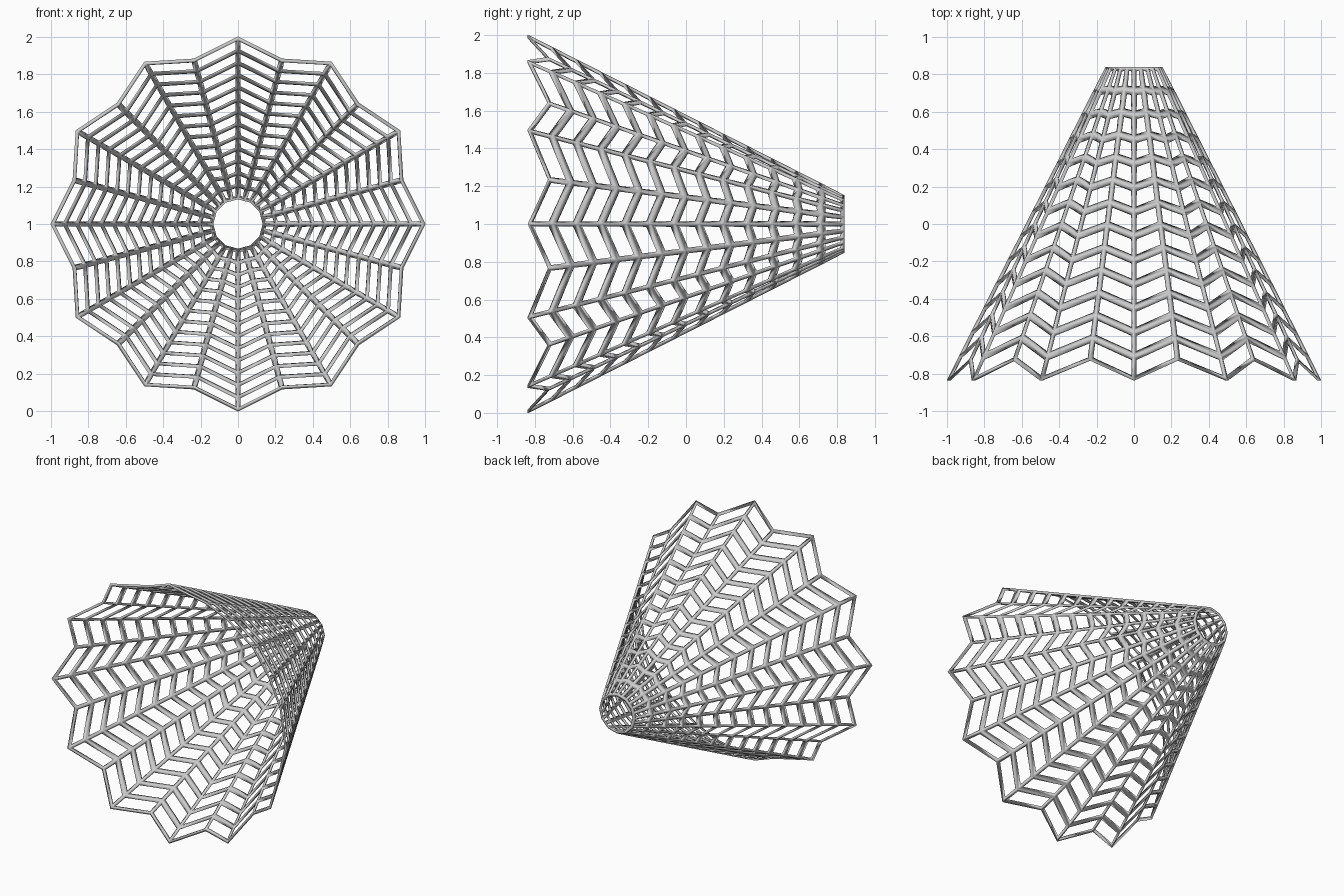
import bpy, bmesh, math
from mathutils import Vector

if "Cube" in bpy.data.objects:
    bpy.data.objects.remove(bpy.data.objects["Cube"])

COLS, ROWS = 24, 13          # 12 ridges alternating with 12 chord midlines
Y_WIDE, Y_VALLEY, Y_TIP = -0.838, -0.73, 0.84
R_WIDE, R_TIP = 0.992, 0.142
HALF_DEPTH = 0.01            # diamond bar half thickness
SLOPE = (R_WIDE - R_TIP) / (Y_TIP - Y_WIDE)


def grid_point(c, r):
    """Point and outward normal on the twelve-sided cone."""
    a = 2 * math.pi * c / COLS
    y0 = Y_VALLEY if c % 2 else Y_WIDE
    y = y0 + (Y_TIP - y0) * r / ROWS
    rad = R_WIDE - SLOPE * (y - Y_WIDE)
    if c % 2:
        rad *= math.cos(math.pi / 12)
    n = Vector((math.cos(a), SLOPE, math.sin(a))).normalized()
    return Vector((rad * math.cos(a), y, 1 + rad * math.sin(a))), n


bm = bmesh.new()

# Outer and inner crest of every lattice bar
outer, inner, pos = {}, {}, {}
for c in range(COLS):
    for r in range(ROWS + 1):
        p, n = grid_point(c, r)
        pos[c, r] = p
        # keep the end rims flush in y
        if r in (0, ROWS):
            n = Vector((n.x, 0, n.z)).normalized()
        outer[c, r] = bm.verts.new(p + n * HALF_DEPTH)
        inner[c, r] = bm.verts.new(p - n * HALF_DEPTH)

# One framed window per cell
for c in range(COLS):
    d = (c + 1) % COLS
    for r in range(ROWS):
        keys = [(c, r), (d, r), (d, r + 1), (c, r + 1)]
        p = [pos[k] for k in keys]
        holes = []
        for u, v in ((0, 0), (1, 0), (1, 1), (0, 1)):
            t = r + v
            width = (p[1].xz - p[0].xz).length * (1 - v) + (p[2].xz - p[3].xz).length * v
            height = (p[3] - p[0]).length
            du = min(0.016, 0.33 * width) / width
            dv = 0.025 / height
            uu = du if u == 0 else 1 - du
            vv = dv if v == 0 else 1 - dv
            q = (p[0] * (1 - uu) + p[1] * uu) * (1 - vv) + (p[3] * (1 - uu) + p[2] * uu) * vv
            holes.append(bm.verts.new(q))
        for i in range(4):
            j = (i + 1) % 4
            bm.faces.new((outer[keys[i]], outer[keys[j]], holes[j], holes[i]))
            bm.faces.new((inner[keys[j]], inner[keys[i]], holes[i], holes[j]))
    # Close the wide rim and the narrow rim
    for r in (0, ROWS):
        bm.faces.new((outer[c, r], outer[d, r], inner[d, r], inner[c, r]))

bmesh.ops.recalc_face_normals(bm, faces=bm.faces)
for f in bm.faces:
    f.smooth = True

mesh = bpy.data.meshes.new("lattice_cone_shade")
bm.to_mesh(mesh)
bm.free()
obj = bpy.data.objects.new("lattice_cone_shade", mesh)
bpy.context.collection.objects.link(obj)
